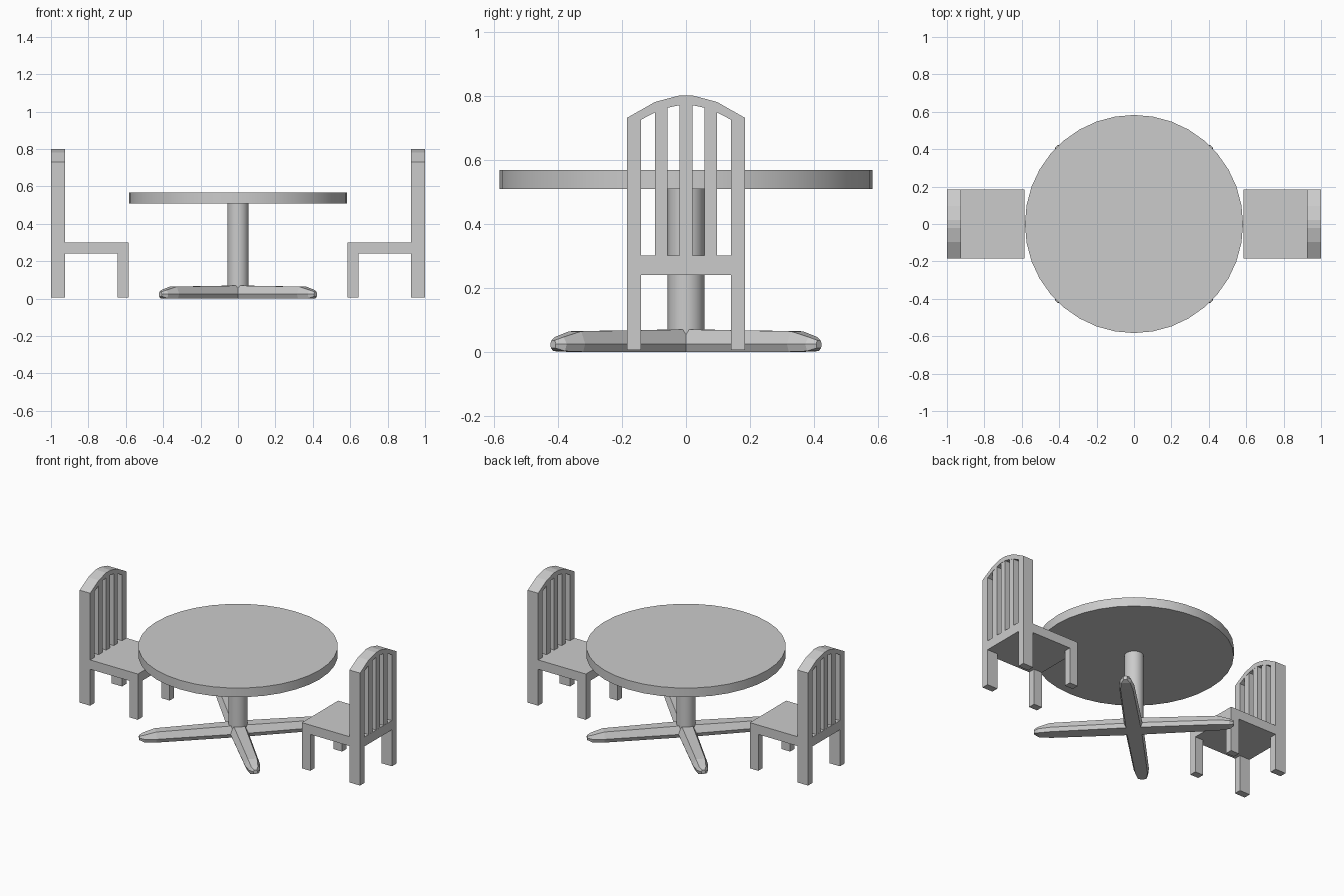
import bpy, bmesh, math
from mathutils import Matrix

if "Cube" in bpy.data.objects:
    bpy.data.objects.remove(bpy.data.objects["Cube"])


def finish(name, bm):
    bmesh.ops.recalc_face_normals(bm, faces=bm.faces)
    mesh = bpy.data.meshes.new(name)
    bm.to_mesh(mesh)
    bm.free()
    ob = bpy.data.objects.new(name, mesh)
    bpy.context.collection.objects.link(ob)
    return ob


def prism(name, profile, x0, x1):
    """Extrude a (y, z) outline from x0 to x1."""
    bm = bmesh.new()
    face = bm.faces.new([bm.verts.new((x0, y, z)) for y, z in profile])
    ext = bmesh.ops.extrude_face_region(bm, geom=[face])
    moved = [g for g in ext["geom"] if isinstance(g, bmesh.types.BMVert)]
    bmesh.ops.translate(bm, verts=moved, vec=(x1 - x0, 0, 0))
    return finish(name, bm)


def box(name, x0, x1, y0, y1, z0, z1):
    return prism(name, [(y0, z0), (y1, z0), (y1, z1), (y0, z1)], x0, x1)


def cylinder(name, radius, z0, z1, sides):
    bpy.ops.mesh.primitive_cylinder_add(vertices=sides, radius=radius, depth=z1 - z0,
                                        location=(0, 0, (z0 + z1) / 2))
    bpy.context.object.name = name
    bpy.ops.object.shade_smooth_by_angle(angle=math.radians(30))


def foot_bar(name, angle):
    """Loft a tapered bar through the middle, one arm to each side."""
    # distance from middle, half width, bottom, widest height, top
    half = [(0.0, 0.055, 0.0, 0.025, 0.070), (0.49, 0.045, 0.0, 0.025, 0.064),
            (0.56, 0.033, 0.002, 0.025, 0.046), (0.587, 0.012, 0.012, 0.025, 0.036)]
    stations = [(-s[0], *s[1:]) for s in half[:0:-1]] + half
    bm = bmesh.new()
    rings = []
    for r, w, zb, zm, zt in stations:
        ring = [(-0.8 * w, zb), (0.8 * w, zb), (w, zm), (0.6 * w, zt), (-0.6 * w, zt), (-w, zm)]
        rings.append([bm.verts.new((r, y, z)) for y, z in ring])
    for a, b in zip(rings, rings[1:]):
        for i in range(6):
            j = (i + 1) % 6
            bm.faces.new((a[i], a[j], b[j], b[i]))
    bm.faces.new(rings[0])
    bm.faces.new(rings[-1])
    bm.transform(Matrix.Rotation(angle, 4, 'Z'))
    return finish(name, bm)


# Table
cylinder("table_top", 0.583, 0.508, 0.567, 36)
cylinder("table_column", 0.057, 0.05, 0.51, 24)
foot_bar("table_foot_bar_a", math.radians(45))
foot_bar("table_foot_bar_b", math.radians(135))

# Chairs: right half of the back outline, mirrored into an arched frame
FLOOR = 0.005
outer = [(0.185, FLOOR), (0.185, 0.73), (0.097, 0.78), (0.022, 0.80)]
inner = [(0.02, 0.77), (0.058, 0.762), (0.097, 0.747), (0.14, 0.725), (0.14, FLOOR)]
flip = lambda pts: [(-y, z) for y, z in reversed(pts)]
frame = outer + flip(outer) + flip(inner) + inner

for side, s in (("left", -1), ("right", 1)):
    prism(f"{side}_chair_back_frame", frame, s * 1.0, s * 0.925)
    for n, y in enumerate((-0.077, 0.0, 0.077)):
        box(f"{side}_chair_slat_{n + 1}", s * 0.999, s * 0.926, y - 0.02, y + 0.02, 0.29, 0.77)
    # Seat fills the frame at the back; the rail sits between the posts
    box(f"{side}_chair_seat", s * 0.925, s * 0.585, -0.185, 0.185, 0.24, 0.30)
    box(f"{side}_chair_back_rail", s * 1.0, s * 0.925, -0.14, 0.14, 0.24, 0.30)
    for n, y in (("front", -0.1625), ("rear", 0.1625)):
        box(f"{side}_chair_{n}_leg", s * 0.645, s * 0.585, y - 0.0225, y + 0.0225, FLOOR, 0.24)
